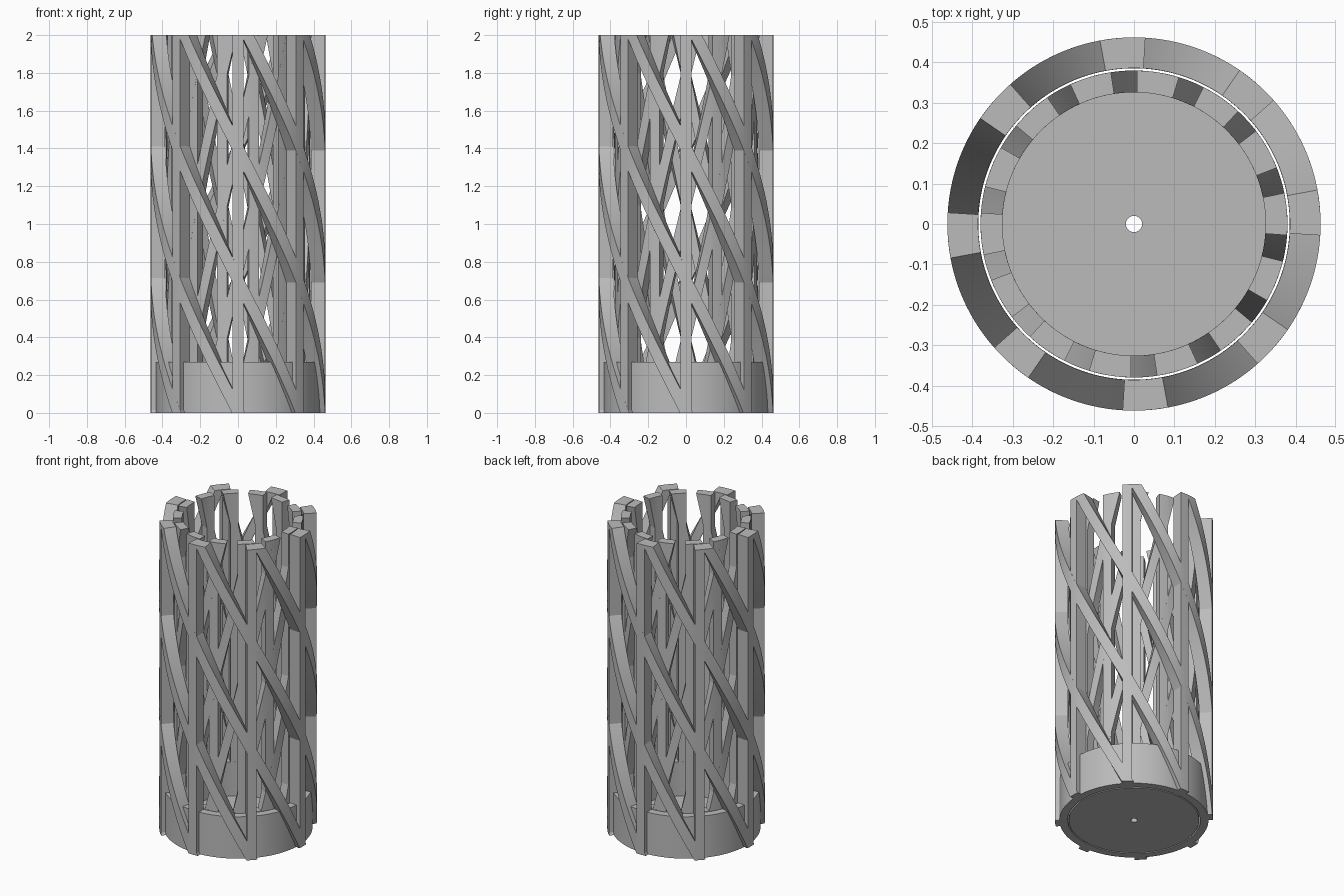
import bpy, bmesh
from math import radians, cos, sin, pi

cube = bpy.data.objects.get("Cube")
if cube:
    bpy.data.objects.remove(cube, do_unlink=True)

grey = bpy.data.materials.new("matte grey")
grey.use_nodes = True
colour = (0.5, 0.5, 0.5, 1)
grey.diffuse_color = colour
grey.node_tree.nodes["Principled BSDF"].inputs["Base Color"].default_value = colour

HEIGHT = 2.0
BASE = 0.27


def finish(name, bm):
    bmesh.ops.recalc_face_normals(bm, faces=bm.faces)
    mesh = bpy.data.meshes.new(name)
    bm.to_mesh(mesh)
    bm.free()
    mesh.materials.append(grey)
    obj = bpy.data.objects.new(name, mesh)
    bpy.context.collection.objects.link(obj)
    bpy.ops.object.select_all(action="DESELECT")
    obj.select_set(True)
    bpy.context.view_layer.objects.active = obj
    bpy.ops.object.shade_smooth_by_angle(angle=radians(30))
    return obj


def add_bar(bm, start, rate, bottom, inner, outer, half, steps):
    """Sweep a wedge-shaped section upwards, turning it by rate degrees per unit."""
    rings = []
    for i in range(steps + 1):
        z = bottom + (HEIGHT - bottom) * i / steps
        mid = start + rate * z
        corners = [(outer, -half), (outer, 0), (outer, half),
                   (inner, half), (inner, 0), (inner, -half)]
        rings.append([bm.verts.new((r * cos(radians(mid + a)), r * sin(radians(mid + a)), z))
                      for r, a in corners])
    for low, high in zip(rings, rings[1:]):
        for k in range(len(low)):
            n = (k + 1) % len(low)
            bm.faces.new((low[k], low[n], high[n], high[k]))
    bm.faces.new(rings[0])
    bm.faces.new(rings[-1])


def bar_set(name, count, **bar):
    bm = bmesh.new()
    offset = bar.pop("start")
    for i in range(count):
        add_bar(bm, start=offset + 360 * i / count, **bar)
    return finish(name, bm)


def lathe(name, profile, segments=96):
    """Turn a closed (radius, height) profile around the z axis."""
    bm = bmesh.new()
    rings = [[bm.verts.new((r * cos(2 * pi * i / segments), r * sin(2 * pi * i / segments), z))
              for r, z in profile] for i in range(segments)]
    for i, ring in enumerate(rings):
        after = rings[(i + 1) % segments]
        for k in range(len(profile)):
            n = (k + 1) % len(profile)
            bm.faces.new((ring[k], after[k], after[n], ring[n]))
    return finish(name, bm)


# Outer cage: base ring, eight posts and eight twisted strips
lathe("outer_base_ring", [(0.388, 0), (0.435, 0), (0.435, BASE), (0.388, BASE)])
bar_set("outer_posts", 8, start=0, rate=0, bottom=0,
        inner=0.386, outer=0.462, half=3.5, steps=1)
bar_set("outer_strips", 8, start=0.3, rate=-64.5, bottom=0,
        inner=0.386, outer=0.462, half=4.2, steps=60)

# Inner cage: cup with a drain hole, fourteen posts and strips twisted the other way
lathe("inner_cup", [(0.02, 0), (0.38, 0), (0.38, BASE), (0.326, BASE),
                    (0.326, 0.05), (0.02, 0.05)])
bar_set("inner_posts", 14, start=0, rate=0, bottom=0.05,
        inner=0.326, outer=0.38, half=4.2, steps=1)
bar_set("inner_strips", 14, start=11.4, rate=36.7, bottom=0.05,
        inner=0.326, outer=0.38, half=4, steps=50)
